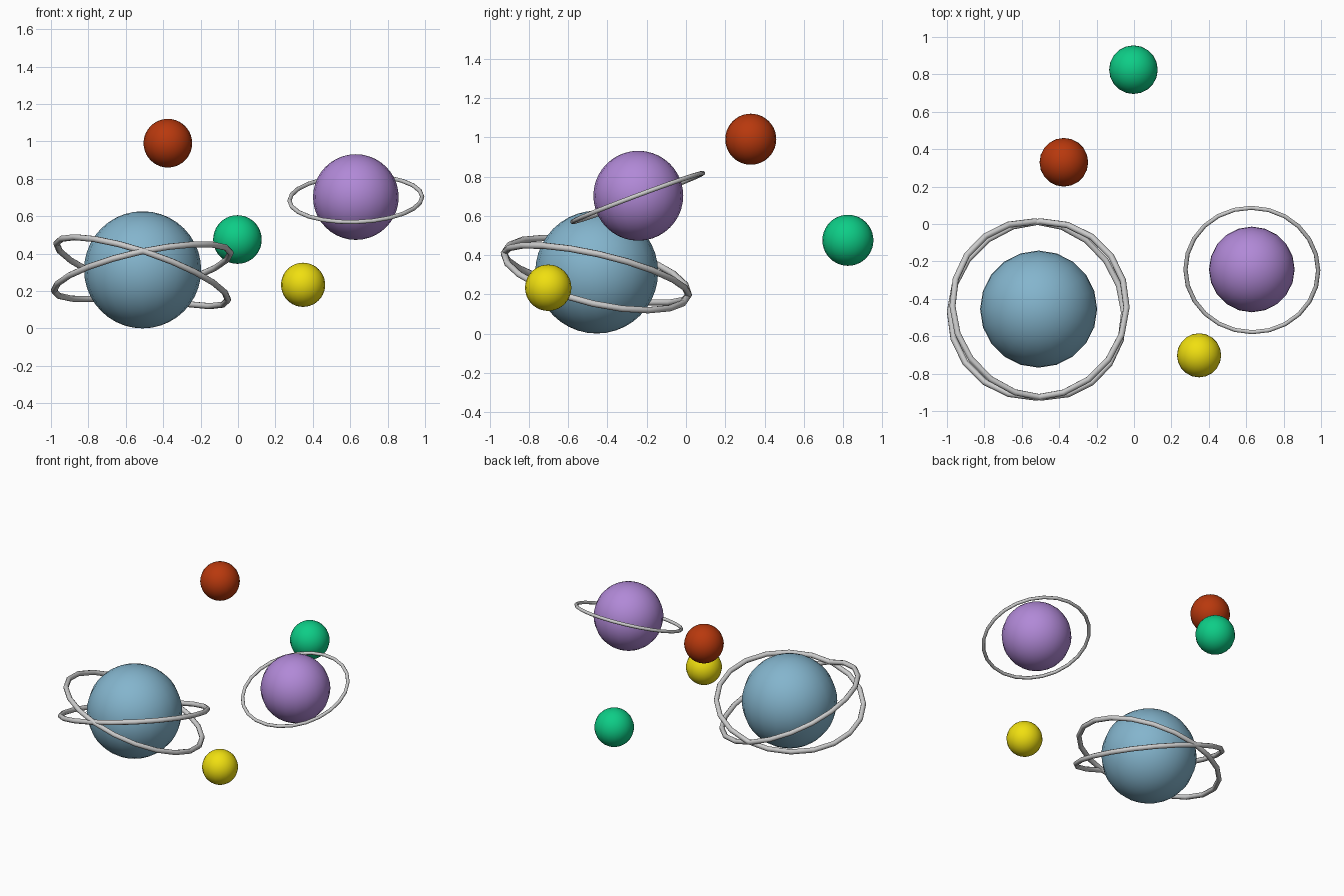
import bpy
from mathutils import Vector

if "Cube" in bpy.data.objects:
    bpy.data.objects.remove(bpy.data.objects["Cube"])


def smooth(obj):
    bpy.ops.object.shade_smooth_by_angle(angle=1.0)
    return obj


def globe(name, loc, radius, color):
    bpy.ops.mesh.primitive_uv_sphere_add(segments=20, ring_count=20, radius=radius, location=loc)
    obj = bpy.context.object
    obj.name = name
    mat = bpy.data.materials.new(name + "_paint")
    mat.diffuse_color = (*color, 1)
    mat.use_nodes = True
    mat.node_tree.nodes["Principled BSDF"].inputs["Base Color"].default_value = mat.diffuse_color
    obj.data.materials.append(mat)
    return smooth(obj)


def ring(name, loc, radius, tube, normal, sides):
    bpy.ops.mesh.primitive_torus_add(major_radius=radius, minor_radius=tube,
                                     major_segments=sides, minor_segments=8, location=loc)
    obj = bpy.context.object
    obj.name = name
    obj.rotation_mode = 'QUATERNION'
    obj.rotation_quaternion = Vector((0, 0, 1)).rotation_difference(Vector(normal))
    return smooth(obj)


# Planets and moons
globe("large_planet", (-0.51, -0.455, 0.313), 0.313, (0.23, 0.46, 0.61))
globe("medium_planet", (0.63, -0.243, 0.702), 0.229, (0.44, 0.25, 0.68))
globe("red_moon", (-0.375, 0.33, 0.99), 0.13, (0.48, 0.04, 0.004))
globe("green_moon", (-0.003, 0.825, 0.475), 0.13, (0.004, 0.61, 0.24))
globe("yellow_moon", (0.348, -0.702, 0.233), 0.118, (0.87, 0.74, 0.005))

# Two crossed rings on the large planet, one on the medium planet
ring("large_planet_ring_a", (-0.512, -0.457, 0.303), 0.483, 0.017, (0.312, 0.22, 0.924), 20)
ring("large_planet_ring_b", (-0.512, -0.457, 0.303), 0.483, 0.017, (-0.21, 0.22, 0.952), 20)
ring("medium_planet_ring", (0.63, -0.246, 0.693), 0.355, 0.0115, (-0.03, -0.35, 0.936), 24)
